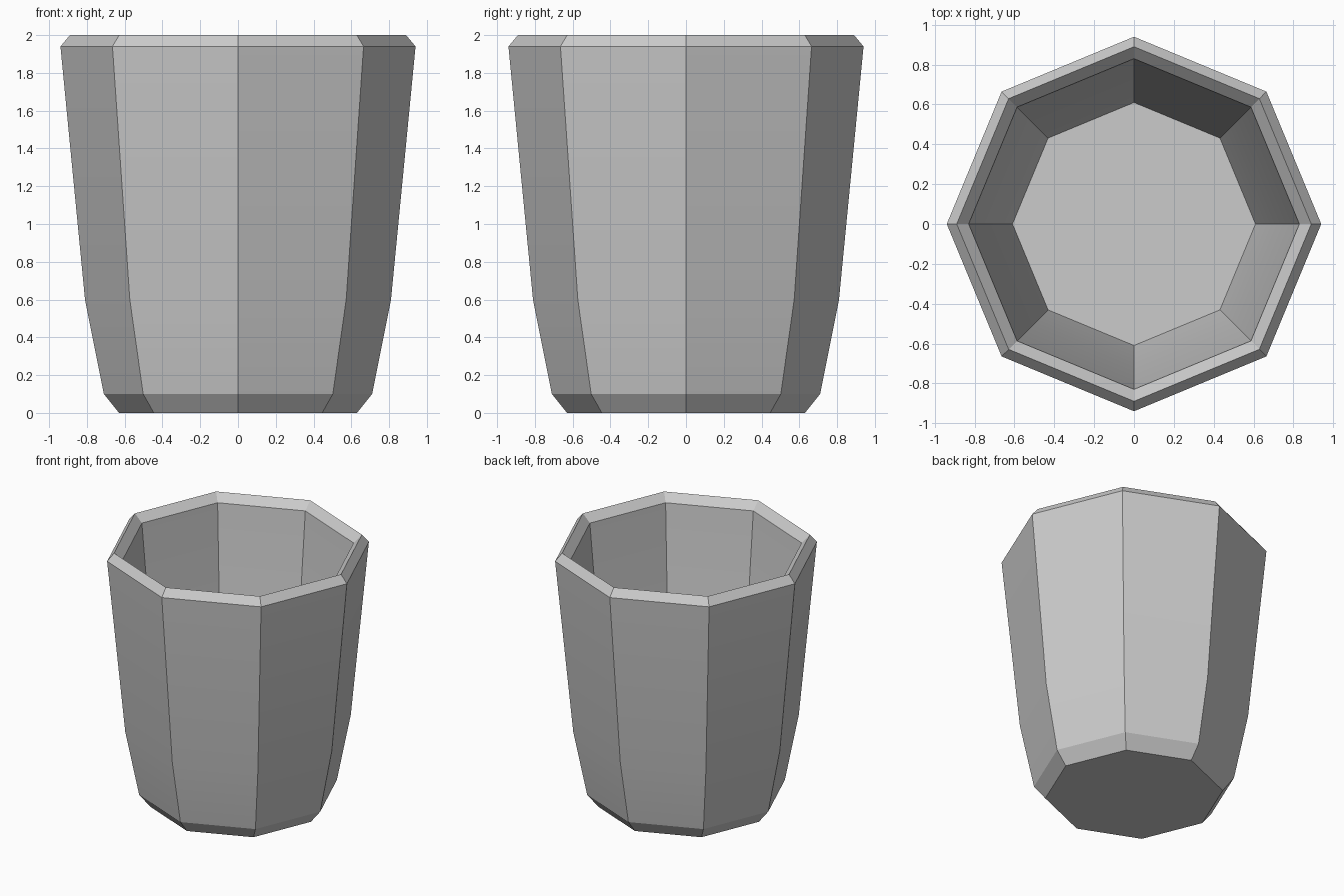
import bpy
import bmesh
from math import cos, sin, pi, radians

cube = bpy.data.objects.get("Cube")
if cube:
    bpy.data.objects.remove(cube, do_unlink=True)

SIDES = 8

# Single plain grey
grey = bpy.data.materials.new("plain_grey")
grey.use_nodes = True
grey.diffuse_color = (0.6, 0.6, 0.6, 1)
grey.node_tree.nodes["Principled BSDF"].inputs["Base Color"].default_value = (0.6, 0.6, 0.6, 1)

# Wall profile (radius, height): up the outside, over the rim, down the inside
profile = [(0.63, 0), (0.71, 0.1), (0.81, 0.6), (0.94, 1.94), (0.89, 2),
           (0.83, 1.94), (0.71, 0.6), (0.61, 0.1)]


def ring(bm, radius, z):
    return [bm.verts.new((radius * cos(2 * pi * i / SIDES),
                          radius * sin(2 * pi * i / SIDES), z))
            for i in range(SIDES)]


# Eight-sided cup
bm = bmesh.new()
rings = [ring(bm, r, z) for r, z in profile]
for low, high in zip(rings, rings[1:]):
    for i in range(SIDES):
        j = (i + 1) % SIDES
        bm.faces.new((low[i], low[j], high[j], high[i]))

# Underside and inner floor
bm.faces.new(rings[0][::-1])
bm.faces.new(rings[-1])

mesh = bpy.data.meshes.new("cup")
bm.to_mesh(mesh)
bm.free()
mesh.materials.append(grey)
cup = bpy.data.objects.new("cup", mesh)
bpy.context.collection.objects.link(cup)

# Soft bend in the walls, crisp corners and bevels
bpy.ops.object.select_all(action="DESELECT")
cup.select_set(True)
bpy.context.view_layer.objects.active = cup
bpy.ops.object.shade_smooth_by_angle(angle=radians(20))
